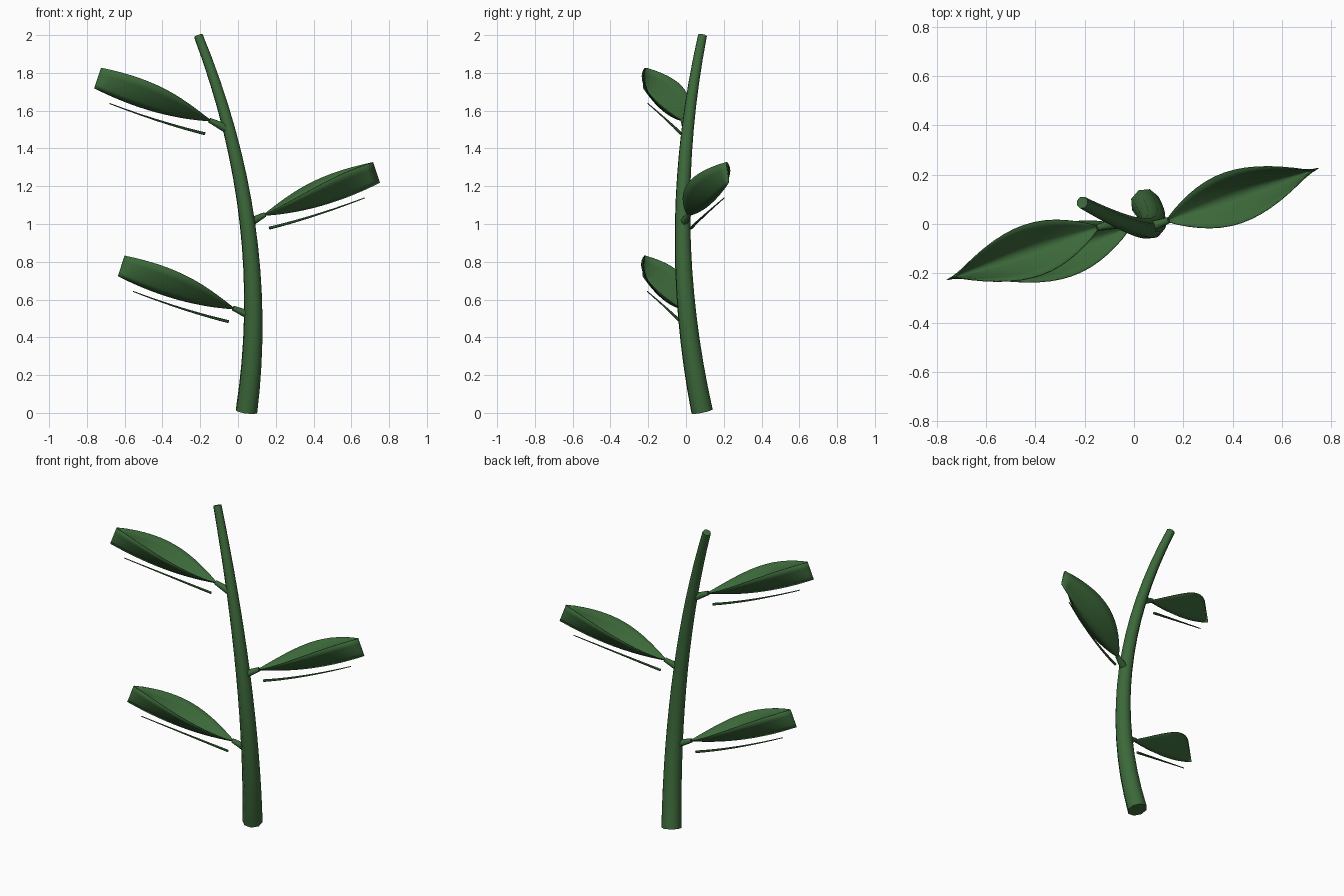
import bpy, bmesh, math
from mathutils import Vector

cube = bpy.data.objects.get("Cube")
if cube:
    bpy.data.objects.remove(cube, do_unlink=True)

GREEN = (0.045, 0.14, 0.042, 1)
green = bpy.data.materials.new("plant green")
green.use_nodes = True
green.diffuse_color = GREEN
bsdf = green.node_tree.nodes["Principled BSDF"]
bsdf.inputs["Base Color"].default_value = GREEN
bsdf.inputs["Roughness"].default_value = 0.7


def add_object(name, bm, angle):
    bmesh.ops.recalc_face_normals(bm, faces=bm.faces)
    mesh = bpy.data.meshes.new(name)
    bm.to_mesh(mesh)
    bm.free()
    mesh.materials.append(green)
    ob = bpy.data.objects.new(name, mesh)
    bpy.context.collection.objects.link(ob)
    bpy.ops.object.select_all(action='DESELECT')
    ob.select_set(True)
    bpy.context.view_layer.objects.active = ob
    bpy.ops.object.shade_smooth_by_angle(angle=math.radians(angle))
    return ob


def bezier(p0, p1, p2, t):
    return p0 * (1 - t) ** 2 + p1 * 2 * t * (1 - t) + p2 * t * t


def tube(name, points, r0, r1, steps=12, sides=8):
    """Capped tapering tube along a quadratic curve."""
    p0, p1, p2 = map(Vector, points)
    bm = bmesh.new()
    rings = []
    for i in range(steps + 1):
        t = i / steps
        centre = bezier(p0, p1, p2, t)
        tangent = ((p1 - p0) * (1 - t) + (p2 - p1) * t).normalized()
        side = tangent.cross(Vector((0.3, 1, 0))).normalized()
        up = side.cross(tangent)
        r = r0 + (r1 - r0) * t
        rings.append([bm.verts.new(centre + r * (side * math.cos(a) + up * math.sin(a)))
                      for a in (math.tau * k / sides for k in range(sides))])
    for a, b in zip(rings, rings[1:]):
        for k in range(sides):
            n = (k + 1) % sides
            bm.faces.new((a[k], a[n], b[n], b[k]))
    bm.faces.new(rings[0])
    bm.faces.new(rings[-1])
    return add_object(name, bm, 50)


def leaf_blade(name, base, s):
    """Folded blade: almond outline, a keel below and raised edges on both sides."""
    base = Vector(base)
    along = Vector((0.62, 0.215, 0)) * s
    flat = along.normalized()
    across = Vector((-flat.y, flat.x, 0))
    lift_dir = (Vector((0, 0, 0.94)) - flat * 0.34).normalized()
    rows, half = 14, 4
    bm = bmesh.new()
    grid = []
    for i in range(rows + 1):
        t = i / rows
        keel = base + along * t + Vector((0, 0, 0.175 * t - 0.14 * t * (1 - t)))
        width = 0.105 * math.sin(math.pi * t) ** 0.9 + 0.002
        depth = 0.135 * math.sin(math.pi * 0.68 * t)
        grid.append([bm.verts.new(keel + across * width * j / half
                                  + lift_dir * depth * abs(j / half) ** 1.2)
                     for j in range(-half, half + 1)])
    for a, b in zip(grid, grid[1:]):
        for j in range(2 * half):
            bm.faces.new((a[j], a[j + 1], b[j + 1], b[j]))
    ob = add_object(name, bm, 180)
    solid = ob.modifiers.new("thickness", 'SOLIDIFY')
    solid.thickness = 0.004
    solid.offset = 0


# Curved, tapering main stem
stem = [(0.045, 0.085, 0.008), (0.1825, -0.122, 1.0), (-0.21, 0.087, 1.997)]
tube("stem", stem, 0.06, 0.025, steps=16)

# Alternate leaves: name, blade base, side
LEAVES = [("lower", (-0.015, -0.015, 0.55), -1),
          ("middle", (0.13, 0.012, 1.045), 1),
          ("upper", (-0.14, -0.012, 1.545), -1)]
for name, base, s in LEAVES:
    base = Vector(base)
    leaf_blade(name + "_leaf_blade", base, s)

    # short stalk from the stem to the blade
    t = (base.z - 0.045) / 2
    root = bezier(*map(Vector, stem), t)
    end = base + Vector((0.012 * s, 0.004 * s, 0.005))
    tube(name + "_leaf_stalk", (root, (root + end) / 2, end), 0.026, 0.013, steps=3)

    # thin rib hanging under the blade
    offsets = [(0.035, 0.014, -0.067), (0.27, 0.07, -0.01), (0.54, 0.19, 0.093)]
    path = [base + Vector((x * s, y * s, z)) for x, y, z in offsets]
    tube(name + "_leaf_rib", path, 0.008, 0.0025, steps=10, sides=6)
